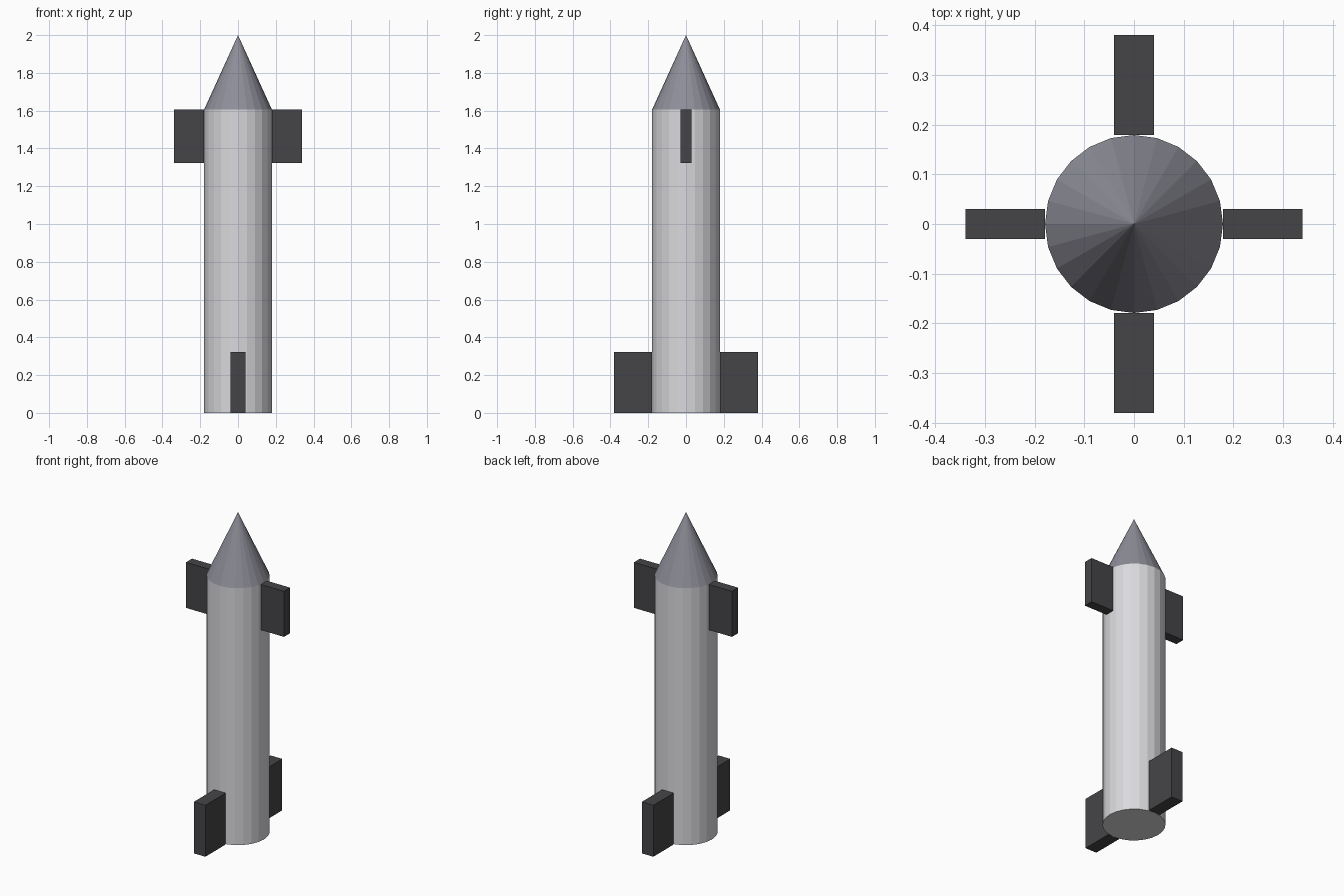
import bpy
from math import pi

cube = bpy.data.objects.get("Cube")
if cube:
    bpy.data.objects.remove(cube, do_unlink=True)

RADIUS = 0.179
BODY_TOP = 1.607
TIP = 2.0
SIDES = 24


def material(name, colour):
    mat = bpy.data.materials.new(name)
    mat.use_nodes = True
    mat.diffuse_color = (*colour, 1)
    mat.node_tree.nodes["Principled BSDF"].inputs["Base Color"].default_value = (*colour, 1)
    return mat


light_grey = material("light_grey", (0.70, 0.70, 0.73))
mid_grey = material("mid_grey", (0.27, 0.27, 0.32))
charcoal = material("charcoal", (0.06, 0.06, 0.065))


def finish(name, mat):
    obj = bpy.context.object
    obj.name = obj.data.name = name
    obj.data.materials.append(mat)
    return obj


def fin(name, axis, side, reach, thickness, bottom, top):
    """Flat slab standing out from the body along x (axis 0) or y (axis 1)."""
    size = [thickness, thickness, top - bottom]
    size[axis] = reach - RADIUS
    centre = [0, 0, (top + bottom) / 2]
    centre[axis] = side * (reach + RADIUS) / 2
    bpy.ops.mesh.primitive_cube_add(size=1, location=centre)
    obj = finish(name, charcoal)
    obj.scale = size
    bpy.ops.object.transform_apply(location=False, rotation=False, scale=True)


# Body tube
bpy.ops.mesh.primitive_cylinder_add(vertices=SIDES, radius=RADIUS, depth=BODY_TOP,
                                    location=(0, 0, BODY_TOP / 2))
finish("body", light_grey)

# Nose cone
bpy.ops.mesh.primitive_cone_add(vertices=SIDES, radius1=RADIUS, radius2=0,
                                depth=TIP - BODY_TOP,
                                location=(0, 0, (TIP + BODY_TOP) / 2))
finish("nose_cone", mid_grey)

# Tail fins at front and back, upper fins at left and right
for side, tail_name, upper_name in ((-1, "front_tail_fin", "right_upper_fin"),
                                    (1, "back_tail_fin", "left_upper_fin")):
    fin(tail_name, 1, side, 0.38, 0.08, 0, 0.322)
    fin(upper_name, 0, side, 0.339, 0.06, 1.322, 1.607)
